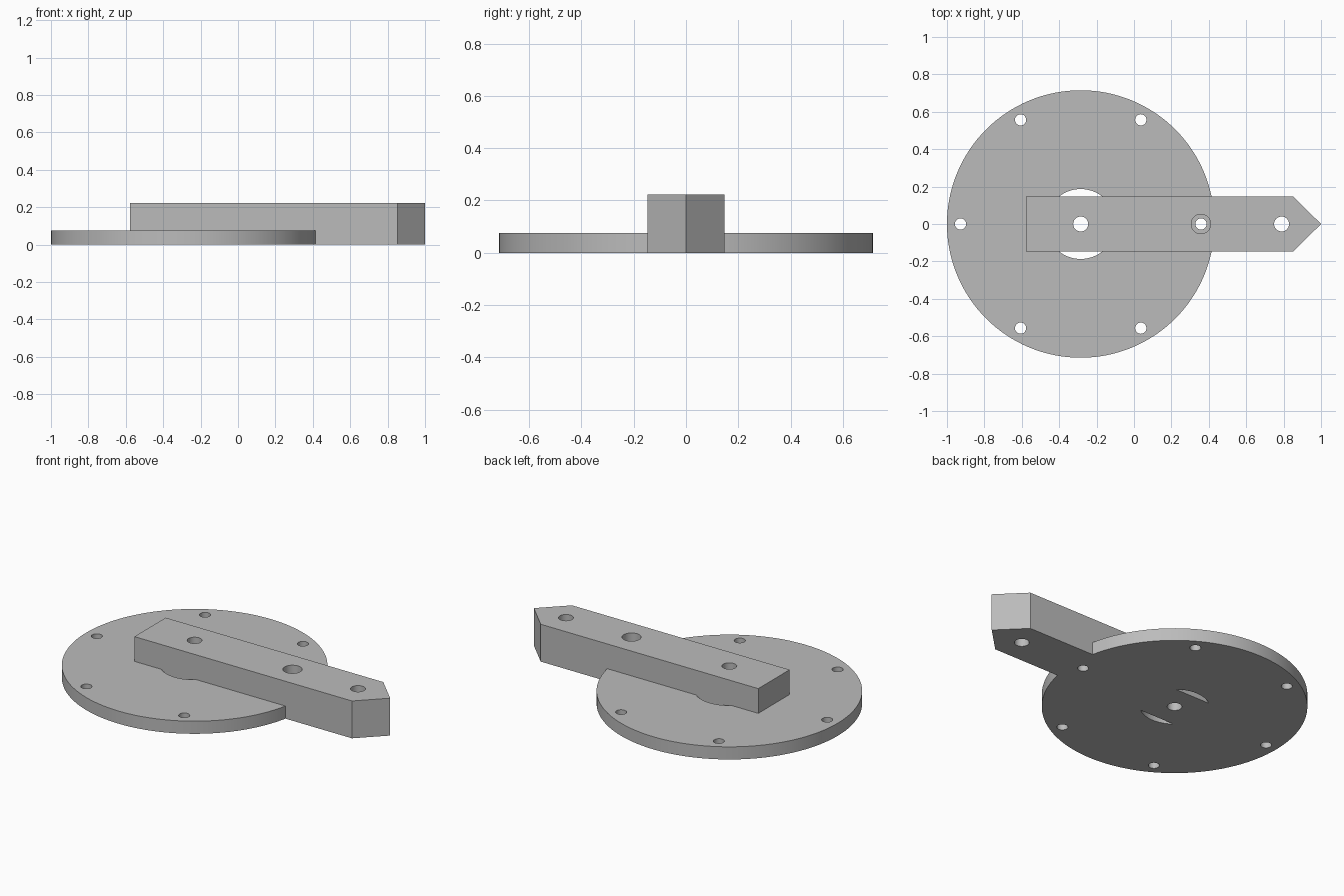
import bpy, bmesh, math

if "Cube" in bpy.data.objects:
    bpy.data.objects.remove(bpy.data.objects["Cube"])

CX, DISC_R, DISC_H, BAR_H = -0.285, 0.715, 0.075, 0.222
BOLT_R = 0.643

grey = bpy.data.materials.new("plain grey")
grey.diffuse_color = (0.5, 0.5, 0.5, 1)
grey.use_nodes = True
grey.node_tree.nodes["Principled BSDF"].inputs["Base Color"].default_value = grey.diffuse_color


def prism(name, points, z0, z1):
    """Extrude a flat outline from z0 to z1."""
    bm = bmesh.new()
    base = bm.faces.new([bm.verts.new((x, y, z0)) for x, y in points])
    top = bmesh.ops.extrude_face_region(bm, geom=[base])["geom"]
    for v in top:
        if isinstance(v, bmesh.types.BMVert):
            v.co.z = z1
    bmesh.ops.recalc_face_normals(bm, faces=bm.faces)
    mesh = bpy.data.meshes.new(name)
    bm.to_mesh(mesh)
    bm.free()
    mesh.materials.append(grey)
    obj = bpy.data.objects.new(name, mesh)
    bpy.context.collection.objects.link(obj)
    return obj


def circle(x, y, r, n):
    return [(x + r * math.cos(2 * math.pi * i / n),
             y + r * math.sin(2 * math.pi * i / n)) for i in range(n)]


def combine(obj, other, operation):
    """Apply a boolean and discard the second solid."""
    mod = obj.modifiers.new(operation, 'BOOLEAN')
    mod.operation, mod.solver, mod.object = operation, 'EXACT', other
    bpy.context.view_layer.objects.active = obj
    bpy.ops.object.modifier_apply(modifier=mod.name)
    bpy.data.objects.remove(other)


def drill(obj, x, y, r, z0=-0.1, z1=0.4, n=40):
    combine(obj, prism("drill", circle(x, y, r, n), z0, z1), 'DIFFERENCE')


# round plate with its large centre opening
plate = prism("pointer_plate", circle(CX, 0, DISC_R, 128), 0, DISC_H)
drill(plate, CX, 0, 0.187, n=64)

# pointed bar lying across the plate, flush with its underside
bar = prism("pointer_bar", [(-0.578, -0.147), (0.852, -0.147), (1, 0),
                            (0.852, 0.147), (-0.578, 0.147)], 0, BAR_H)
combine(plate, bar, 'UNION')

# ring of six bolt holes
for i in range(6):
    a = math.radians(60 * i)
    drill(plate, CX + BOLT_R * math.cos(a), BOLT_R * math.sin(a), 0.03)

# pivot hole, outer hole and the counterbore over the bolt hole under the bar
drill(plate, CX, 0, 0.04)
drill(plate, 0.789, 0, 0.04)
drill(plate, CX + BOLT_R, 0, 0.052, z0=DISC_H)

# smooth round walls, crisp edges
plate.select_set(True)
bpy.context.view_layer.objects.active = plate
bpy.ops.object.shade_smooth_by_angle(angle=math.radians(30))
